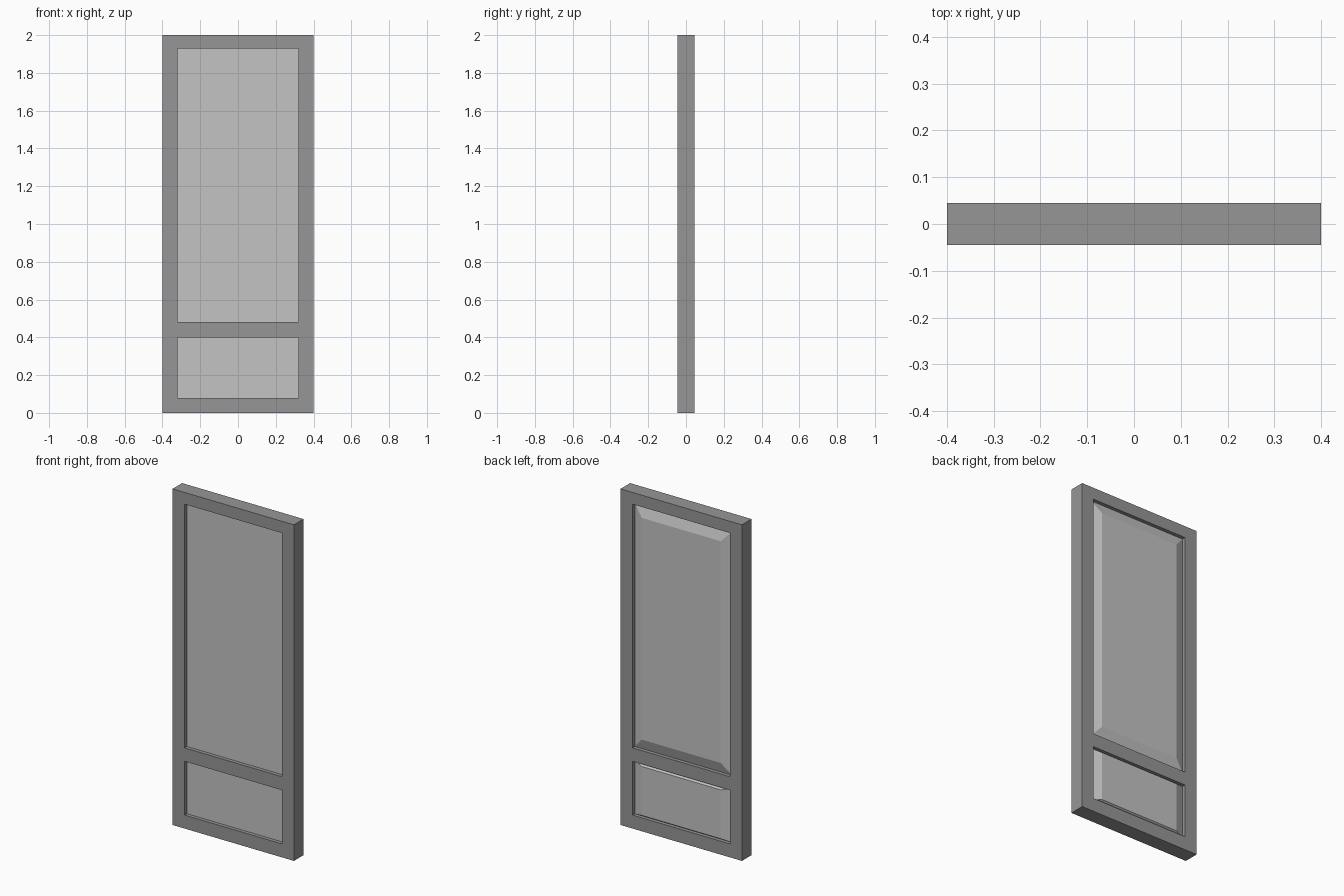
import bpy
import bmesh

cube = bpy.data.objects.get("Cube")
if cube:
    bpy.data.objects.remove(cube, do_unlink=True)


def make_material(name, grey):
    mat = bpy.data.materials.new(name)
    mat.use_nodes = True
    colour = (grey, grey, grey, 1)
    mat.diffuse_color = colour
    mat.node_tree.nodes["Principled BSDF"].inputs["Base Color"].default_value = colour
    return mat


frame_grey = make_material("frame grey", 0.305)
panel_grey = make_material("panel light grey", 0.546)

HALF_WIDTH, HEIGHT, HALF_DEPTH = 0.4, 2.0, 0.045
OPENING = 0.32            # half width of both openings
RECESS = 0.022            # depth of the frame edge around each panel
LOWER = (0.08, 0.40)      # bottom and top of each opening
UPPER = (0.48, 1.93)


def add_object(name, bm, mat):
    bmesh.ops.recalc_face_normals(bm, faces=bm.faces)
    mesh = bpy.data.meshes.new(name)
    bm.to_mesh(mesh)
    bm.free()
    mesh.materials.append(mat)
    obj = bpy.data.objects.new(name, mesh)
    bpy.context.collection.objects.link(obj)
    return obj


def rectangle(bm, half_x, y, z0, z1):
    corners = ((-half_x, z0), (half_x, z0), (half_x, z1), (-half_x, z1))
    return [bm.verts.new((x, y, z)) for x, z in corners]


# Frame: a grid of cells extruded through the depth, with two cells left open
xs = (-HALF_WIDTH, -OPENING, OPENING, HALF_WIDTH)
zs = (0, *LOWER, *UPPER, HEIGHT)
bm = bmesh.new()
grid = [[bm.verts.new((x, -HALF_DEPTH, z)) for x in xs] for z in zs]
for row in range(len(zs) - 1):
    for col in range(len(xs) - 1):
        if col == 1 and row in (1, 3):
            continue
        bm.faces.new((grid[row][col], grid[row][col + 1],
                      grid[row + 1][col + 1], grid[row + 1][col]))
front = list(bm.faces)
extruded = bmesh.ops.extrude_face_region(bm, geom=front, use_keep_orig=True)
moved = [v for v in extruded["geom"] if isinstance(v, bmesh.types.BMVert)]
bmesh.ops.translate(bm, verts=moved, vec=(0, 2 * HALF_DEPTH, 0))
bmesh.ops.recalc_face_normals(bm, faces=bm.faces)
bmesh.ops.dissolve_limit(bm, angle_limit=0.01, verts=bm.verts, edges=bm.edges)
add_object("door_frame", bm, frame_grey)


# Panels: flat and recessed in front, with a raised bevelled field behind
def add_panel(name, z0, z1):
    bevel_x = 0.06
    bevel_z = (z1 - z0) * 0.045
    bm = bmesh.new()
    loops = [
        rectangle(bm, OPENING, -HALF_DEPTH + RECESS, z0, z1),
        rectangle(bm, OPENING, HALF_DEPTH - RECESS, z0, z1),
        rectangle(bm, OPENING - bevel_x, HALF_DEPTH, z0 + bevel_z, z1 - bevel_z),
    ]
    bm.faces.new(loops[0])
    bm.faces.new(loops[-1])
    for a, b in zip(loops, loops[1:]):
        for i in range(4):
            j = (i + 1) % 4
            bm.faces.new((a[i], a[j], b[j], b[i]))
    add_object(name, bm, panel_grey)


add_panel("upper_panel", *UPPER)
add_panel("lower_panel", *LOWER)
